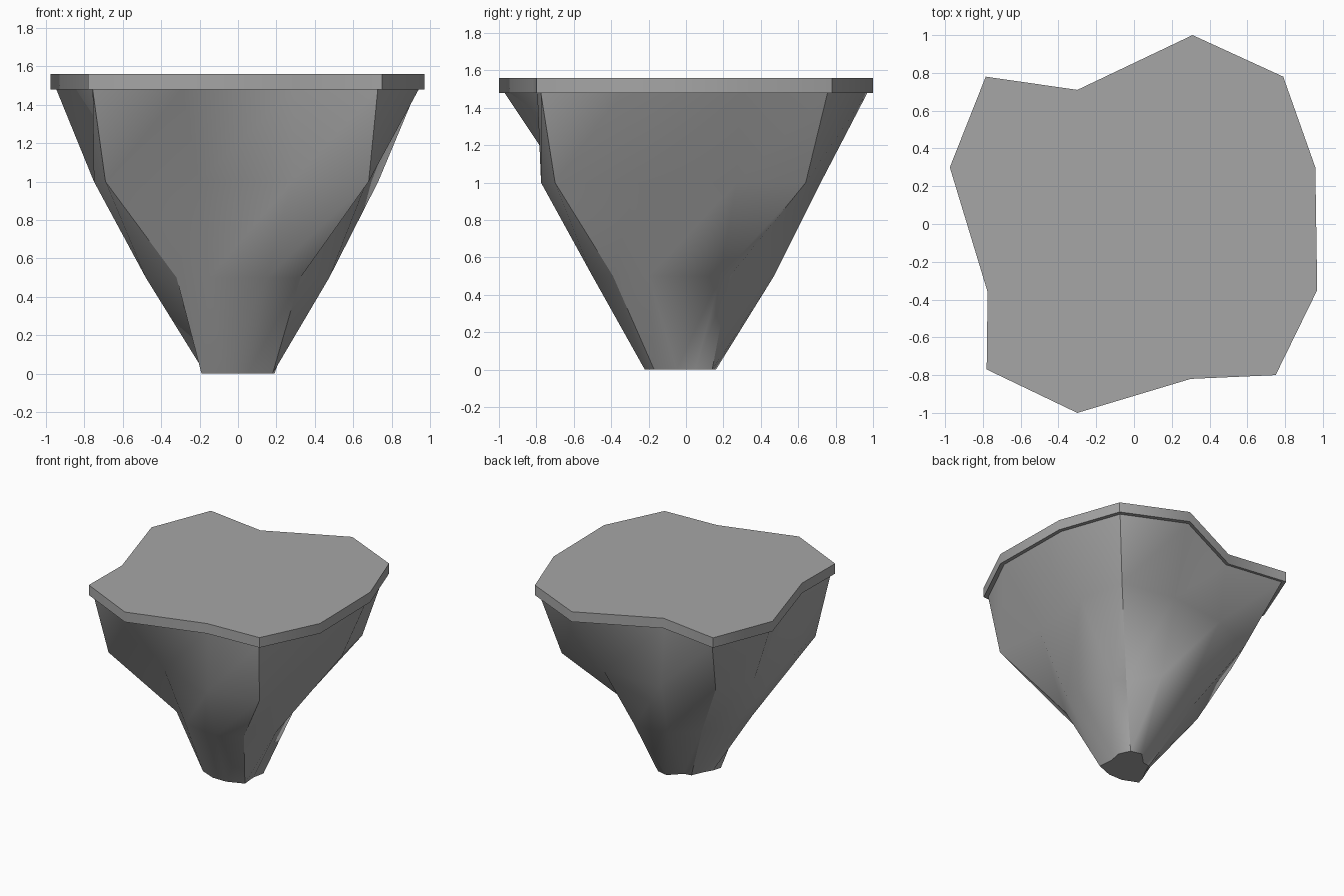
import bpy
import bmesh

default_cube = bpy.data.objects.get("Cube")
if default_cube:
    bpy.data.objects.remove(default_cube, do_unlink=True)


def make_material(name, colour):
    material = bpy.data.materials.new(name)
    material.use_nodes = True
    material.diffuse_color = colour
    shader = next(n for n in material.node_tree.nodes if n.type == "BSDF_PRINCIPLED")
    shader.inputs["Base Color"].default_value = colour
    shader.inputs["Roughness"].default_value = 0.9
    return material


def loft(name, sections, material):
    """Skin a stack of (outline, height) sections, bottom first, and cap both ends.
    The four walls are smooth; the corners between them and the cap rims stay sharp."""
    bm = bmesh.new()
    rings = [[bm.verts.new((x, y, z)) for x, y in outline] for outline, z in sections]
    for lower, upper in zip(rings, rings[1:]):
        for i in range(len(lower)):
            j = (i + 1) % len(lower)
            # Split every side the same way, so the folds twist around the rock
            bm.faces.new((lower[i], lower[j], upper[i]))
            bm.faces.new((lower[j], upper[j], upper[i]))
    caps = [bm.faces.new(rings[0]), bm.faces.new(rings[-1])]
    bmesh.ops.recalc_face_normals(bm, faces=bm.faces[:])
    for face in bm.faces:
        face.smooth = face not in caps
    for cap in caps:
        for edge in cap.edges:
            edge.smooth = False
    for lower, upper in zip(rings, rings[1:]):
        for corner in range(1, len(lower), 3):
            bm.edges.get((lower[corner], upper[corner])).smooth = False
    mesh = bpy.data.meshes.new(name)
    bm.to_mesh(mesh)
    bm.free()
    mesh.materials.append(material)
    obj = bpy.data.objects.new(name, mesh)
    bpy.context.scene.collection.objects.link(obj)
    return obj


def scaled(outline, factor):
    return [(x * factor, y * factor) for x, y in outline]


# Irregular outlines, starting at the back and running clockwise, three sides to a wall
rim = [(.31, 1), (.79, .78), (.96, .3), (.97, -.35), (.75, -.8), (.3, -.82),
       (-.3, -1), (-.78, -.77), (-.775, -.36), (-.975, .3), (-.785, .78), (-.3, .71)]
shoulder = [(.22, .72), (.65, .64), (.73, .27), (.67, -.27), (.68, -.7), (.28, -.775),
            (-.2, -.65), (-.69, -.65), (-.75, -.27), (-.75, .21), (-.62, .51), (-.25, .67)]
waist = [(.125, .47), (.27, .235), (.365, .185), (.475, -.2), (.325, -.39), (.15, -.5),
         (-.15, -.45), (-.32, -.32), (-.48, -.15), (-.48, .14), (-.33, .27), (-.15, .45)]
tip = [(.06, .16), (.15, .14), (.19, .05), (.17, -.05), (.18, -.17), (.05, -.22),
       (-.07, -.22), (-.19, -.17), (-.17, -.1), (-.13, -.03), (-.09, .06), (-.03, .07)]

stone = make_material("grey stone", (.38, .38, .38, 1))
ground_height, top_height = 1.48, 1.56

# Flat slab on top, slightly overhanging the rock
loft("top_slab", [(rim, ground_height), (rim, top_height)], stone)

# Tapering rock below
loft("rock_body", [(tip, 0), (waist, .5), (shoulder, 1),
                   (scaled(rim, .97), ground_height)], stone)
